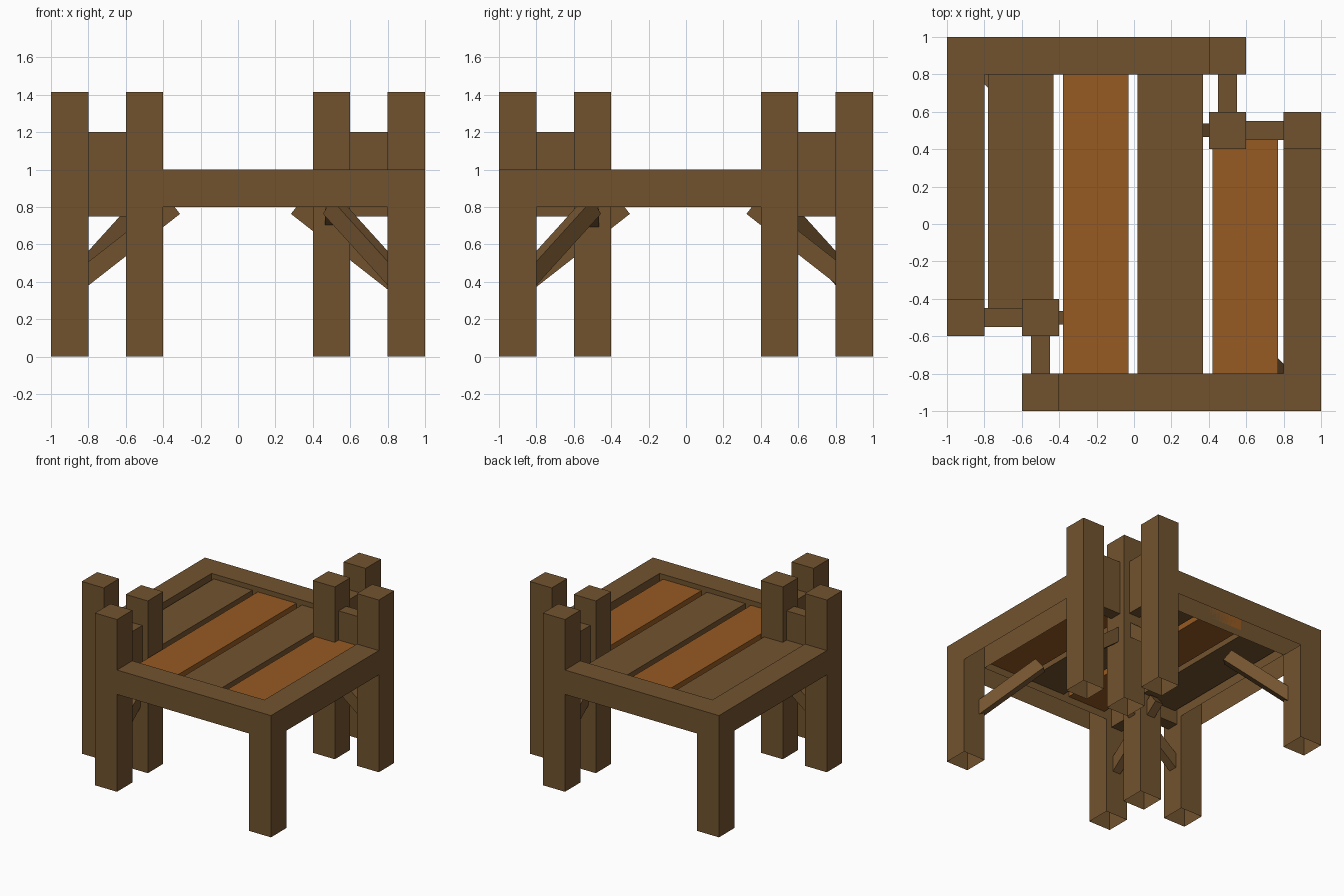
import bpy, bmesh, math
from mathutils import Vector

if "Cube" in bpy.data.objects:
    bpy.data.objects.remove(bpy.data.objects["Cube"])


def material(name, rgb):
    m = bpy.data.materials.new(name)
    m.diffuse_color = (*rgb, 1)
    m.use_nodes = True
    m.node_tree.nodes["Principled BSDF"].inputs["Base Color"].default_value = m.diffuse_color
    return m


BROWN = material("brown wood", (0.168, 0.086, 0.028))
ORANGE = material("orange wood", (0.305, 0.102, 0.016))


def finish(bm, name, mat):
    me = bpy.data.meshes.new(name)
    bm.to_mesh(me)
    bm.free()
    me.materials.append(mat)
    ob = bpy.data.objects.new(name, me)
    bpy.context.collection.objects.link(ob)
    return ob


def box(name, x, y, z, mat=BROWN, k=1, drop=()):
    """Box from ranges; k = -1 turns it half round z; drop lists removed ends."""
    bm = bmesh.new()
    bmesh.ops.create_cube(bm, size=1)
    for v in bm.verts:
        v.co = Vector((k * (sum(x) / 2 + v.co.x * (x[1] - x[0])),
                       k * (sum(y) / 2 + v.co.y * (y[1] - y[0])),
                       sum(z) / 2 + v.co.z * (z[1] - z[0])))
    bm.normal_update()
    gone = [f for f in bm.faces
            if (f.normal.z < -0.9 and "bottom" in drop) or (f.normal.z > 0.9 and "top" in drop)]
    bmesh.ops.delete(bm, geom=gone, context='FACES')
    return finish(bm, name, mat)


def brace(name, base, d, s_end, length, k):
    """Sloping strut rising along the flat direction d, ending at s_end."""
    a = math.radians(38)
    u, n = Vector((math.cos(a), math.sin(a))), Vector((-math.sin(a), math.cos(a)))
    e = Vector((s_end, 0.763))
    profile = [e, e - u * length, e - u * length + n * 0.1, e + n * 0.1]
    bm = bmesh.new()
    rings = []
    for w in (-0.036, 0.036):
        rings.append([bm.verts.new((k * (base[0] + d[0] * p.x - d[1] * w),
                                    k * (base[1] + d[1] * p.x + d[0] * w), p.y))
                      for p in profile])
    r0, r1 = rings
    bm.faces.new(r0)
    bm.faces.new(r1)
    for i in range(4):
        j = (i + 1) % 4
        bm.faces.new((r0[i], r0[j], r1[j], r1[i]))
    bmesh.ops.recalc_face_normals(bm, faces=bm.faces[:])
    return finish(bm, name, BROWN)


H = math.sqrt(0.5)
OPEN = ("bottom",)
for side, k in (("front", 1), ("back", -1)):
    # three tall posts around the notched corner
    for part, cx, cy in (("outer_post_a", -0.9, -0.5), ("outer_post_b", -0.5, -0.9),
                         ("inner_post", -0.5, -0.5)):
        box(f"{side}_{part}", (cx - 0.1, cx + 0.1), (cy - 0.1, cy + 0.1), (0, 1.415), k=k, drop=OPEN)
    # corner leg and the two frame beams meeting above it
    box(f"{side}_corner_leg", (0.8, 1), (-1, -0.8), (0, 0.8), k=k, drop=("bottom", "top"))
    box(f"{side}_long_beam", (-0.4, 1), (-1, -0.8), (0.8, 1), k=k, drop=OPEN)
    box(f"{side}_side_beam", (0.8, 1), (-0.8, 0.4), (0.8, 1), k=k, drop=OPEN)
    # short panels tying the inner post to the outer ones
    box(f"{side}_panel_a", (-0.8, -0.6), (-0.55, -0.45), (0.75, 1.2), k=k)
    box(f"{side}_panel_b", (-0.55, -0.45), (-0.8, -0.6), (0.75, 1.2), k=k)
    # sloping braces
    brace(f"{side}_brace_a", (0, -0.5), (1, 0), -0.31 if k > 0 else -0.283, 0.7, k)
    brace(f"{side}_brace_b", (-0.5, 0), (0, 1), -0.30 if k > 0 else -0.323, 0.7, k)
    brace(f"{side}_corner_brace", (0, 0), (-H, H), -0.679, 0.66, k)

# deck planks, alternating colours
for i, (y0, y1) in enumerate(((-0.45, 0.8), (-0.8, 0.8), (-0.8, 0.8), (-0.8, 0.455))):
    x0 = -0.78 + 0.4 * i
    box(f"deck_plank_{i + 1}", (x0, x0 + 0.35), (y0, y1), (0.86, 0.96), ORANGE if i % 2 else BROWN)
